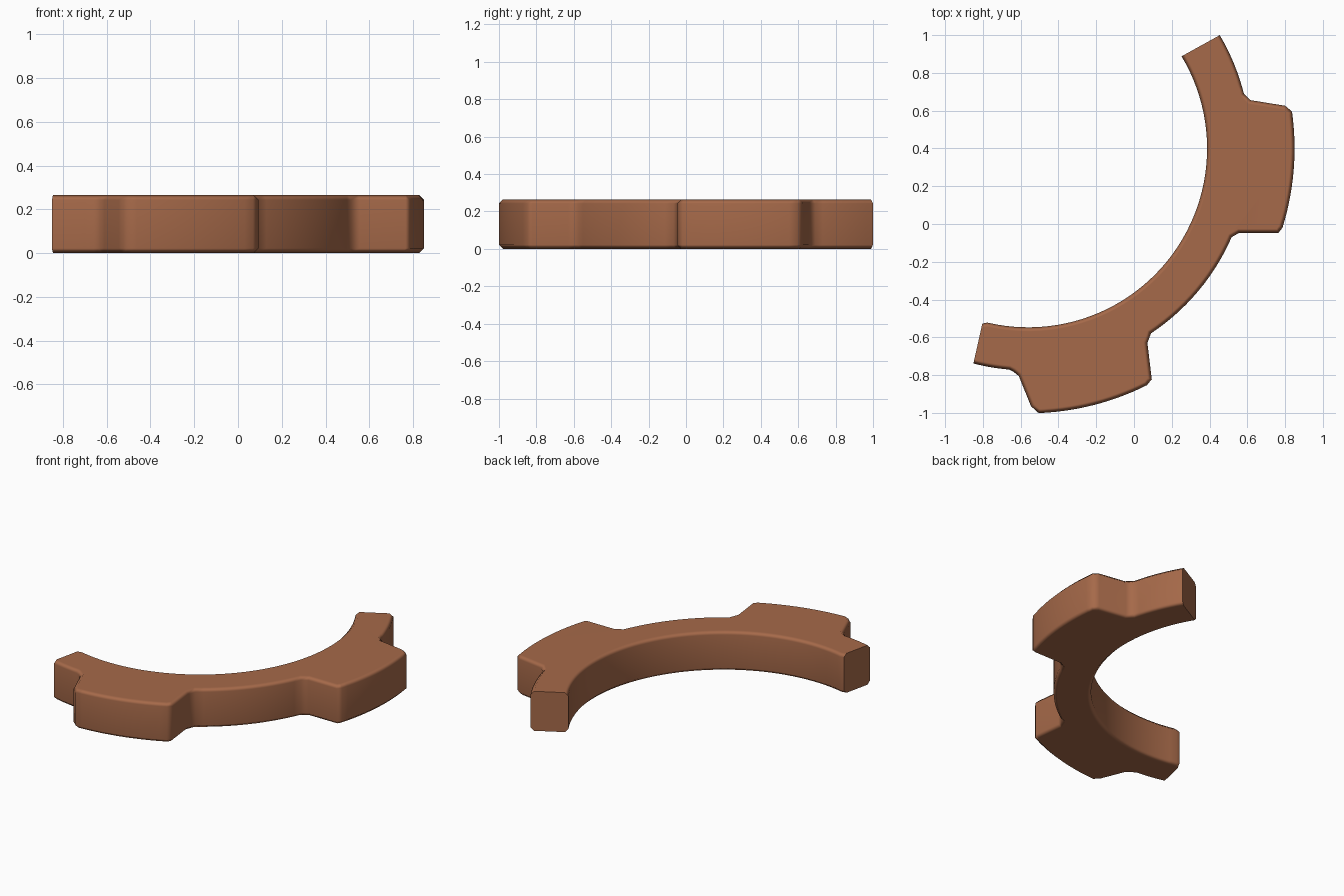
import bpy, bmesh, math

if "Cube" in bpy.data.objects:
    bpy.data.objects.remove(bpy.data.objects["Cube"])

CX, CY = -0.56, 0.40            # centre shared by all arcs
R_IN, R_BAND, R_TAB = 0.947, 1.175, 1.41
HEIGHT, CHAMFER = 0.265, 0.022


def arc(r, a0, a1, n):
    pts = []
    for i in range(n + 1):
        a = math.radians(a0 + (a1 - a0) * i / n)
        pts.append((CX + r * math.cos(a), CY + r * math.sin(a)))
    return pts


def ang(x, y):
    return math.degrees(math.atan2(y - CY, x - CX))


# Outline: inner arc, then back along the band with two tabs
outline = arc(R_IN, 31.0, -103.2, 48)
outline += [(-0.803, -0.527)]
outline += arc(R_BAND, -104.3, ang(-0.66, -0.77), 5)
# lower tab
outline += [(-0.637, -0.783), (-0.610, -0.805), (-0.545, -0.965)]
outline += arc(R_TAB - 0.008, ang(-0.505, -1.0), ang(0.072, -0.86), 14)
outline += [(0.094, -0.822), (0.071, -0.63)]
# middle band
outline += arc(R_BAND, ang(0.092, -0.582), ang(0.518, -0.07), 14)
# right tab
outline += [(0.556, -0.047), (0.765, -0.047)]
outline += arc(R_TAB, ang(0.79, -0.02), ang(0.833, 0.595), 14)
outline += [(0.80, 0.626), (0.615, 0.656)]
outline += arc(R_BAND + 0.003, ang(0.58, 0.69), 30.6, 8)

# Toothed arc body
bm = bmesh.new()
base = bm.faces.new([bm.verts.new((x, y, 0)) for x, y in outline])
ext = bmesh.ops.extrude_face_region(bm, geom=[base])
for v in ext["geom"]:
    if isinstance(v, bmesh.types.BMVert):
        v.co.z = HEIGHT
bmesh.ops.recalc_face_normals(bm, faces=bm.faces)


def is_end(e):
    """True for the rim edges of the two cut end faces."""
    angles = [ang(v.co.x, v.co.y) for v in e.verts]
    d = (e.verts[0].co - e.verts[1].co).length
    return d > 0.15 and (min(angles) > 29 or max(angles) < -102)


rim = [e for e in bm.edges
       if abs(e.verts[0].co.z - e.verts[1].co.z) < 1e-4 and not is_end(e)]
bmesh.ops.bevel(bm, geom=rim, offset=CHAMFER, offset_type='OFFSET',
                segments=1, profile=0.5, affect='EDGES', clamp_overlap=True)

mesh = bpy.data.meshes.new("toothed_arc")
bm.to_mesh(mesh)
bm.free()
body = bpy.data.objects.new("toothed_arc", mesh)
bpy.context.collection.objects.link(body)

mat = bpy.data.materials.new("clay_brown")
mat.diffuse_color = (0.38, 0.142, 0.067, 1)
mat.use_nodes = True
mat.node_tree.nodes["Principled BSDF"].inputs["Base Color"].default_value = mat.diffuse_color
mesh.materials.append(mat)

# Soft shading across chamfers, flat top and bottom
bpy.context.view_layer.objects.active = body
body.select_set(True)
bpy.ops.object.shade_smooth_by_angle(angle=math.radians(50))
wn = body.modifiers.new("weighted_normals", 'WEIGHTED_NORMAL')
wn.keep_sharp = True
